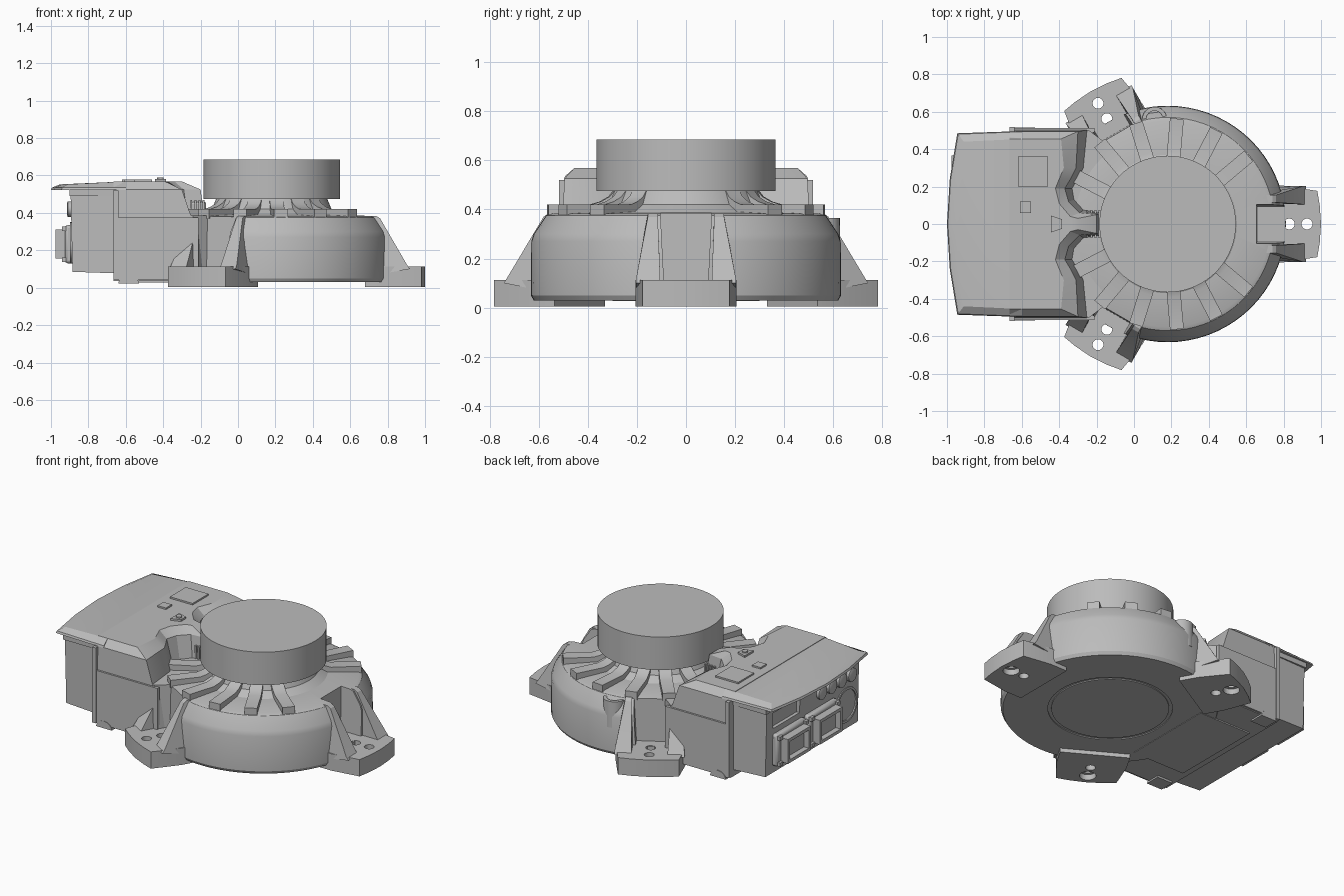
import bpy, bmesh, math
from mathutils import Matrix, Vector

if "Cube" in bpy.data.objects:
    bpy.data.objects.remove(bpy.data.objects["Cube"])

grey = bpy.data.materials.new("cast_grey")
grey.use_nodes = True
grey.diffuse_color = (0.5, 0.5, 0.5, 1)
grey.node_tree.nodes["Principled BSDF"].inputs["Base Color"].default_value = (0.5, 0.5, 0.5, 1)

CX = 0.18  # axis of the round housing


def loft(name, rings, matrix=Matrix()):
    """Skin equal-length rings of 3D points and cap both ends."""
    bm = bmesh.new()
    rows = [[bm.verts.new(matrix @ Vector(p)) for p in ring] for ring in rings]
    for a, b in zip(rows, rows[1:]):
        for i in range(len(a)):
            j = (i + 1) % len(a)
            bm.faces.new((a[i], a[j], b[j], b[i]))
    bm.faces.new(rows[0])
    bm.faces.new(rows[-1])
    bmesh.ops.recalc_face_normals(bm, faces=bm.faces)
    mesh = bpy.data.meshes.new(name)
    bm.to_mesh(mesh)
    bm.free()
    obj = bpy.data.objects.new(name, mesh)
    bpy.context.collection.objects.link(obj)
    mesh.materials.append(grey)
    return obj


def lathe(name, profile, x=CX, y=0, matrix=Matrix(), n=72):
    steps = [i * math.tau / n for i in range(n)]
    return loft(name, [[(x + r * math.cos(a), y + r * math.sin(a), z) for a in steps]
                       for r, z in profile], matrix)


def prism(name, outline, z0, z1, matrix=Matrix()):
    return loft(name, [[(x, y, z) for x, y in outline] for z in (z0, z1)], matrix)


def side_prism(name, outline, y0, y1, matrix=Matrix()):
    """Extrude an x-z outline along y."""
    return loft(name, [[(x, y, z) for x, z in outline] for y in (y0, y1)], matrix)


def box(name, x0, x1, y0, y1, z0, z1, matrix=Matrix(), bevel=0):
    obj = prism(name, [(x0, y0), (x1, y0), (x1, y1), (x0, y1)], z0, z1, matrix)
    if bevel:
        mod = obj.modifiers.new("bevel", "BEVEL")
        mod.width, mod.segments = bevel, 2
    return obj


def mirrored(half):
    """Close a half outline (y >= 0) across the x axis."""
    return half + [(p[0], -p[1], *p[2:]) for p in reversed(half) if p[1] > 0]


def cut(obj, cutter):
    cutter.hide_render = True
    mod = obj.modifiers.new("cut", "BOOLEAN")
    mod.operation, mod.object, mod.solver = "DIFFERENCE", cutter, "EXACT"
    bpy.context.view_layer.objects.active = obj
    bpy.ops.object.modifier_apply(modifier=mod.name)
    bpy.data.objects.remove(cutter)


def radial(angle):
    return Matrix.Translation((CX, 0, 0)) @ Matrix.Rotation(math.radians(angle), 4, "Z")


# Round housing with a neck, and the turntable on top
housing = lathe("round_housing", [(0.29, 0.03), (0.62, 0.03), (0.632, 0.05), (0.63, 0.27), (0.62, 0.3),
                                  (0.57, 0.375), (0.55, 0.383), (0.37, 0.39), (0.32, 0.42),
                                  (0.295, 0.48)])
lathe("turntable", [(0.365, 0.475), (0.365, 0.685)])

# Shallow ring groove in the underside
groove = lathe("ring_cutter", [(0.36, 0.0), (0.36, 0.036)])
cut(groove, lathe("ring_core", [(0.34, -0.1), (0.34, 0.1)]))
cut(housing, groove)

# Cooling fins around the neck
for k in range(6):
    for side in (1, -1):
        fin = [(0.28, 0.37), (0.565, 0.37), (0.565, 0.42), (0.39, 0.42), (0.35, 0.432),
               (0.315, 0.452), (0.295, 0.477), (0.28, 0.477)]
        side_prism("cooling_fin", fin, -0.037, 0.037, radial(side * (40 + 22.5 * k)))

# Three mounting feet, each with a pad, two ribs and a pocket in the housing
for angle in (0, 120, 240):
    m = radial(angle)
    inner = 0.47 if angle == 0 else 0.55
    cut(housing, loft("pocket_cutter", [
        [(inner + 0.01, -0.09, 0.11), (0.8, -0.09, 0.11), (0.8, 0.09, 0.11), (inner + 0.01, 0.09, 0.11)],
        [(inner, -0.115, 0.6), (0.8, -0.115, 0.6), (0.8, 0.115, 0.6), (inner, 0.115, 0.6)]], m))
    pad = prism("mounting_pad", mirrored([(0.5, 0.205), (0.62, 0.205), (0.8, 0.177),
                                          (0.813, 0.1), (0.82, 0)][::-1]), 0.005, 0.112, m)
    for r in (0.65, 0.745):
        cut(pad, lathe("hole_cutter", [(0.029, -0.1), (0.029, 0.2)], r, 0, m, 24))
    cut(pad, lathe("counterbore_cutter", [(0.048, -0.1), (0.048, 0.04)], 0.745, 0, m, 24))
    for s in (1, -1):
        loft("foot_rib", [[(0.45, s * y0, 0.05), (0.74, s * y0, 0.1), (0.725, s * y0, 0.12),
                           (0.58, s * y1, 0.37), (0.56, s * y1, 0.383), (0.45, s * y1, 0.383)]
                          for y0, y1 in ((0.105, 0.115), (0.203, 0.155))], m)

# Screw boss on the housing shoulder
boss = lathe("screw_boss", [(0.068, 0.2), (0.066, 0.365)], 0.11, 0.56, n=32)
cut(boss, lathe("boss_cutter", [(0.045, 0.33), (0.045, 0.5)], 0.11, 0.56, n=32))

# Electronics box: wide block beside the housing
side_prism("wide_block", [(-0.665, 0.035), (-0.665, 0.53), (-0.4, 0.53), (-0.27, 0.4),
                          (-0.2, 0.385), (-0.2, 0.32), (-0.29, 0.1), (-0.29, 0.035)], -0.25, 0.25)
bpy.data.objects.remove(bpy.data.objects["wide_block"])
prism("wide_block", mirrored([(-0.665, 0.5), (-0.24, 0.5), (-0.16, 0.44), (-0.1, 0)]), 0.035, 0.385)
for s in (1, -1):
    box("side_ledge", -0.665, -0.21, s * 0.49, s * 0.512, 0.04, 0.375)
    box("side_seam_rib", -0.665, -0.64, s * 0.49, s * 0.518, 0.04, 0.52)

# Scooped upper block with a central bridge towards the turntable
scoop_low = [(-0.665, 0.502), (-0.25, 0.502), (-0.27, 0.3), (-0.3, 0.24), (-0.33, 0.19),
             (-0.32, 0.13), (-0.27, 0.075), (-0.18, 0.06)]
scoop_mid = [(-0.665, 0.495), (-0.3, 0.495), (-0.31, 0.3), (-0.34, 0.24), (-0.37, 0.19),
             (-0.35, 0.12), (-0.29, 0.06), (-0.2, 0.05)]
scoop_top = [(-0.665, 0.455), (-0.39, 0.455), (-0.375, 0.3), (-0.4, 0.24), (-0.42, 0.19),
             (-0.4, 0.11), (-0.34, 0.04), (-0.3, 0.03)]
loft("scooped_block", [mirrored([(x, y, z) for x, y in half]) for half, z in
                       ((scoop_low, 0.38), (scoop_mid, 0.525), (scoop_top, 0.568))])

# Overhanging lid with a curved outer edge
loft("lid", [mirrored([(-1, 0, 0.522), (-0.985, 0.24, 0.522), (-0.945, 0.485, 0.522), (-0.6, 0.497, 0.522)]),
             mirrored([(-0.995, 0, 0.535), (-0.98, 0.24, 0.535), (-0.94, 0.48, 0.535), (-0.6, 0.493, 0.535)]),
             mirrored([(-0.95, 0, 0.553), (-0.94, 0.24, 0.553), (-0.91, 0.44, 0.553), (-0.6, 0.455, 0.568)])])

# Narrower rear box
rear = loft("rear_box", [mirrored([(-0.885, 0.465, 0.085), (-0.6, 0.475, 0.075)]),
                         mirrored([(-0.895, 0.465, 0.505), (-0.6, 0.475, 0.505)])])
cut(rear, box("panel_cutter", -1, -0.87, 0.13, 0.4, 0.37, 0.47))
box("rear_box_cap", -0.9, -0.6, -0.478, 0.478, 0.49, 0.525)

# Two plug connectors with flanges and corner screws
for y in (0.25, -0.07):
    box("connector_flange", -0.925, -0.88, y - 0.15, y + 0.15, 0.13, 0.335, bevel=0.015)
    shell = box("connector_shell", -0.975, -0.9, y - 0.115, y + 0.115, 0.155, 0.31)
    cut(shell, box("socket_cutter", -1, -0.94, y - 0.095, y + 0.095, 0.175, 0.29))
    for dy in (-0.13, 0.13):
        for z in (0.15, 0.315):
            box("connector_screw", -0.94, -0.9, y + dy - 0.015, y + dy + 0.015, z - 0.012, z + 0.012)

# Round port and a row of small caps on the rear face
sideways = Matrix.Translation((-0.885, -0.34, 0.24)) @ Matrix.Rotation(-math.pi / 2, 4, "Y")
lathe("round_port", [(0.11, 0), (0.11, 0.012), (0.095, 0.012), (0.095, 0.004)], 0, 0, sideways, 36)
for i in range(4):
    spot = Matrix.Translation((-0.885, -0.08 - 0.1 * i, 0.42)) @ Matrix.Rotation(-math.pi / 2, 4, "Y")
    lathe("small_cap", [(0.042, 0), (0.042, 0.025), (0.03, 0.03)], 0, 0, spot, 24)

# Small raised plates on the lid
box("square_plate", -0.62, -0.46, 0.2, 0.36, 0.56, 0.578)
box("small_plate", -0.61, -0.55, 0.06, 0.12, 0.56, 0.578)
prism("bridge_plate", mirrored([(-0.445, 0.045), (-0.385, 0.025)]), 0.56, 0.58)
lathe("bridge_screw", [(0.018, 0.57), (0.018, 0.588)], -0.415, 0, n=16)

# Bracket between the bridge and the turntable neck
box("cable_bracket", -0.27, -0.17, -0.065, 0.065, 0.37, 0.46, bevel=0.012)
for i in range(4):
    box("bracket_rib", -0.255 + 0.022 * i, -0.245 + 0.022 * i, -0.075, 0.075, 0.38, 0.468)

# Locating pegs and a cover plate on the underside
for s in (1, -1):
    side_prism("locating_peg", [(-0.585 + 0.055 * math.cos(t * math.pi / 8),
                                 0.022 + 0.045 * math.sin(t * math.pi / 8)) for t in range(9)],
               s * 0.42, s * 0.515)
box("bottom_cover", -0.62, -0.25, -0.3, 0.3, 0.027, 0.05)

# Smooth the curved faces and keep edges crisp
bpy.ops.object.select_all(action="DESELECT")
for obj in bpy.context.scene.objects:
    if obj.type == "MESH":
        obj.select_set(True)
        bpy.context.view_layer.objects.active = obj
bpy.ops.object.shade_smooth_by_angle(angle=math.radians(25))
